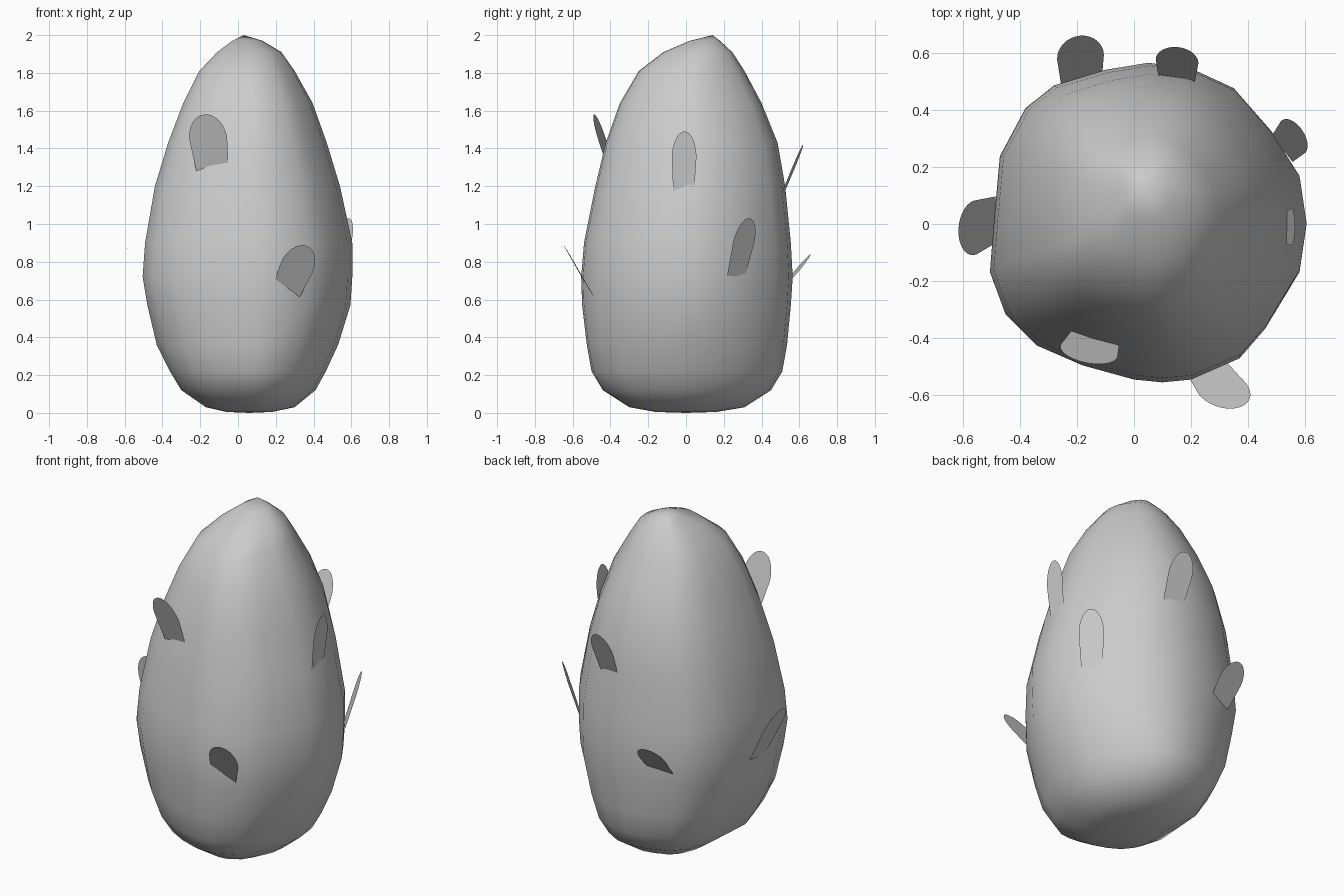
import bpy, bmesh, math
from mathutils import Vector


def make_object(name, bm):
    bmesh.ops.recalc_face_normals(bm, faces=bm.faces)
    for f in bm.faces:
        f.smooth = True
    mesh = bpy.data.meshes.new(name)
    bm.to_mesh(mesh)
    bm.free()
    obj = bpy.data.objects.new(name, mesh)
    bpy.context.collection.objects.link(obj)
    return obj


# Lumpy body: one plan outline, fitted to x and y extents at each height
outline = [(0.605, 0), (0.58, 0.17), (0.48, 0.33), (0.35, 0.48), (0.2, 0.55),
           (0.05, 0.57), (-0.1, 0.545), (-0.28, 0.49), (-0.38, 0.41),
           (-0.47, 0.24), (-0.49, 0.02), (-0.505, -0.17), (-0.45, -0.32),
           (-0.34, -0.43), (-0.18, -0.5), (0, -0.55), (0.1, -0.56),
           (0.2, -0.55), (0.37, -0.475), (0.46, -0.37), (0.58, -0.17)]
# z, x min, x max, y min, y max
rings = [(0.005, -0.06, 0.18, -0.16, 0.16),
         (0.03, -0.17, 0.30, -0.30, 0.31),
         (0.12, -0.30, 0.41, -0.44, 0.45),
         (0.22, -0.36, 0.465, -0.50, 0.51),
         (0.36, -0.43, 0.53, -0.525, 0.535),
         (0.57, -0.48, 0.595, -0.55, 0.555),
         (0.72, -0.505, 0.605, -0.555, 0.565),
         (0.90, -0.492, 0.605, -0.54, 0.555),
         (1.20, -0.44, 0.54, -0.48, 0.525),
         (1.43, -0.37, 0.47, -0.425, 0.485),
         (1.64, -0.29, 0.395, -0.35, 0.40),
         (1.81, -0.205, 0.30, -0.25, 0.31),
         (1.91, -0.11, 0.23, -0.12, 0.245),
         (1.97, -0.03, 0.13, 0.02, 0.18)]
bm = bmesh.new()
loops = []
for z, x0, x1, y0, y1 in rings:
    loops.append([bm.verts.new((x0 + (x1 - x0) * (x + 0.505) / 1.11,
                                y0 + (y1 - y0) * (y + 0.56) / 1.13, z))
                  for x, y in outline])
n = len(outline)
for a, b in zip(loops, loops[1:]):
    for i in range(n):
        j = (i + 1) % n
        bm.faces.new((a[i], a[j], b[j], b[i]))
for loop, centre in ((loops[0], (0.06, 0, 0)), (loops[-1], (0.03, 0.14, 2))):
    c = bm.verts.new(centre)
    for i in range(n):
        bm.faces.new((loop[i], loop[(i + 1) % n], c))
make_object("body", bm)


# Thin rounded scales sticking out of the body
def scale(name, base, tip, across, width):
    base, tip = Vector(base), Vector(tip)
    axis = tip - base
    length = axis.length
    axis.normalize()
    side = Vector(across)
    side = (side - axis * side.dot(axis)).normalized()
    straight = length * 0.5
    pts = [(-0.42 * width, -0.05)]
    for k in range(17):
        t = math.pi * (1 - k / 16)
        pts.append((0.5 * width * math.cos(t),
                    straight + (length - straight) * math.sin(t)))
    pts.append((0.42 * width, -0.05))
    bm = bmesh.new()
    bm.faces.new([bm.verts.new(base + side * u + axis * v) for u, v in pts])
    make_object(name, bm)


scale("scale_front_upper", (-0.14, -0.405, 1.32), (-0.175, -0.485, 1.58),
      (0.96, -0.2, 0), 0.205)
scale("scale_front_lower", (0.26, -0.51, 0.65), (0.36, -0.645, 0.885),
      (0.9, 0.2, -0.3), 0.18)
scale("scale_right_upper", (0.537, -0.012, 1.21), (0.565, -0.008, 1.49),
      (0, 1, 0), 0.13)
scale("scale_right_lower", (0.53, 0.275, 0.77), (0.585, 0.335, 1.03),
      (-0.6, 0.8, 0), 0.14)
scale("scale_back_upper", (0.15, 0.52, 1.18), (0.152, 0.62, 1.42),
      (1, -0.1, 0), 0.15)
scale("scale_back_lower", (-0.185, 0.51, 0.66), (-0.19, 0.66, 0.84),
      (1, 0.1, -0.05), 0.165)
scale("scale_left", (-0.50, 0.01, 0.67), (-0.615, -0.035, 0.935),
      (-0.068, 1, 0.156), 0.19)
